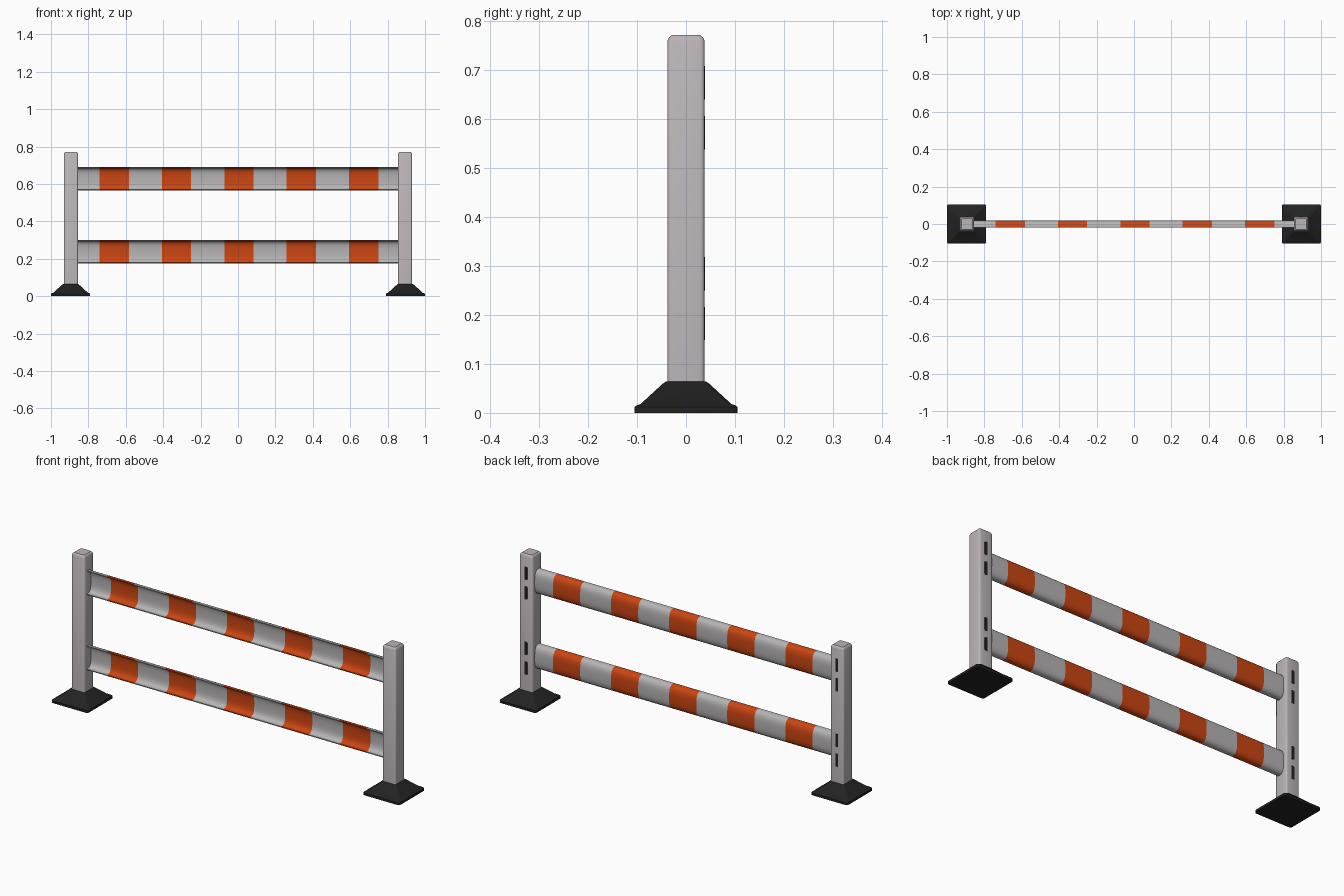
import bpy
import bmesh
from math import sin, cos, pi, radians, copysign

cube = bpy.data.objects.get("Cube")
if cube:
    bpy.data.objects.remove(cube, do_unlink=True)


def material(name, rgb):
    mat = bpy.data.materials.new(name)
    mat.use_nodes = True
    mat.diffuse_color = (*rgb, 1)
    mat.node_tree.nodes["Principled BSDF"].inputs["Base Color"].default_value = (*rgb, 1)
    return mat


post_grey = material("warm_grey", (0.50, 0.46, 0.48))
rail_grey = material("rail_grey", (0.47, 0.455, 0.455))
orange = material("orange", (0.60, 0.06, 0.006))
black = material("black_rubber", (0.016, 0.016, 0.016))


def finish(bm, name, mats, location=(0, 0, 0), angle=35):
    bmesh.ops.recalc_face_normals(bm, faces=bm.faces)
    mesh = bpy.data.meshes.new(name)
    bm.to_mesh(mesh)
    bm.free()
    for mat in mats:
        mesh.materials.append(mat)
    obj = bpy.data.objects.new(name, mesh)
    obj.location = location
    bpy.context.collection.objects.link(obj)
    bpy.ops.object.select_all(action='DESELECT')
    obj.select_set(True)
    bpy.context.view_layer.objects.active = obj
    bpy.ops.object.shade_smooth_by_angle(angle=radians(angle))
    return obj


def skin(bm, rings):
    """Bridge closed rings of points and cap both ends."""
    loops = [[bm.verts.new(p) for p in ring] for ring in rings]
    n = len(loops[0])
    for a, b in zip(loops, loops[1:]):
        for i in range(n):
            j = (i + 1) % n
            bm.faces.new((a[i], a[j], b[j], b[i]))
    bm.faces.new(loops[0][::-1])
    bm.faces.new(loops[-1])


def rounded_rect(hx, hy, r, steps=4):
    """Outline of a rectangle with rounded corners."""
    points = []
    for k, (sx, sy) in enumerate(((1, 1), (-1, 1), (-1, -1), (1, -1))):
        for i in range(steps + 1):
            a = (k + i / steps) * pi / 2
            points.append((sx * (hx - r) + r * cos(a), sy * (hy - r) + r * sin(a)))
    return points


def loft(name, sections, mat, location, angle=30):
    """Stack of rounded squares: (half width, corner radius, height)."""
    bm = bmesh.new()
    skin(bm, [[(x, y, z) for x, y in rounded_rect(h, h, r)] for h, r, z in sections])
    return finish(bm, name, [mat], location, angle)


# Layout
POST_X = 0.893
POST_HALF = 0.038
RAIL_HEIGHTS = {"lower": 0.2375, "upper": 0.6275}
STRIPES = [0.005 + 0.3335 * i for i in range(-2, 3)]
STRIPE_HALF = 0.078

# Posts, feet and rear slots
for side, sx in (("left", 1), ("right", -1)):
    loft(side + "_foot",
         [(0.105, 0.010, 0), (0.105, 0.010, 0.012), (0.102, 0.010, 0.015),
          (0.093, 0.010, 0.018), (0.046, 0.010, 0.061), (0.041, 0.010, 0.064)],
         black, (sx * 0.895, 0, 0))
    loft(side + "_post",
         [(POST_HALF, 0.009, 0.04), (POST_HALF, 0.009, 0.760),
          (0.035, 0.008, 0.767), (0.029, 0.006, 0.772)],
         post_grey, (sx * POST_X, 0, 0))
    for level, height in RAIL_HEIGHTS.items():
        for place, dz in (("bottom", -0.051), ("top", 0.051)):
            bm = bmesh.new()
            outline = rounded_rect(0.008, 0.034, 0.004)
            skin(bm, [[(x, y, z) for x, z in outline] for y in (-0.002, 0.001)])
            finish(bm, f"{side}_{level}_{place}_slot", [black],
                   (sx * POST_X, POST_HALF, height - 0.004 + dz))


def channel_profile(steps=20):
    """Thin curved channel section, open to the front, as (y, z) points."""
    def arc(depth, half):
        points = []
        for i in range(steps + 1):
            t = -pi / 2 + pi * i / steps
            z = copysign(abs(sin(t)) ** 0.65, t) * half
            points.append((-0.018 + depth * max(cos(t), 0) ** 0.65, z))
        return points
    return arc(0.038, 0.063) + arc(0.033, 0.058)[::-1]


# Striped rails
for level, height in RAIL_HEIGHTS.items():
    stations = [-0.865]
    for c in STRIPES:
        stations += [c - STRIPE_HALF, c + STRIPE_HALF]
    stations.append(0.865)
    bm = bmesh.new()
    section = channel_profile()
    skin(bm, [[(x, y, z) for y, z in section] for x in stations])
    for face in bm.faces:
        x = face.calc_center_median().x
        face.material_index = int(any(abs(x - c) < STRIPE_HALF for c in STRIPES))
    finish(bm, level + "_rail", [rail_grey, orange], (0, 0, height), 40)
